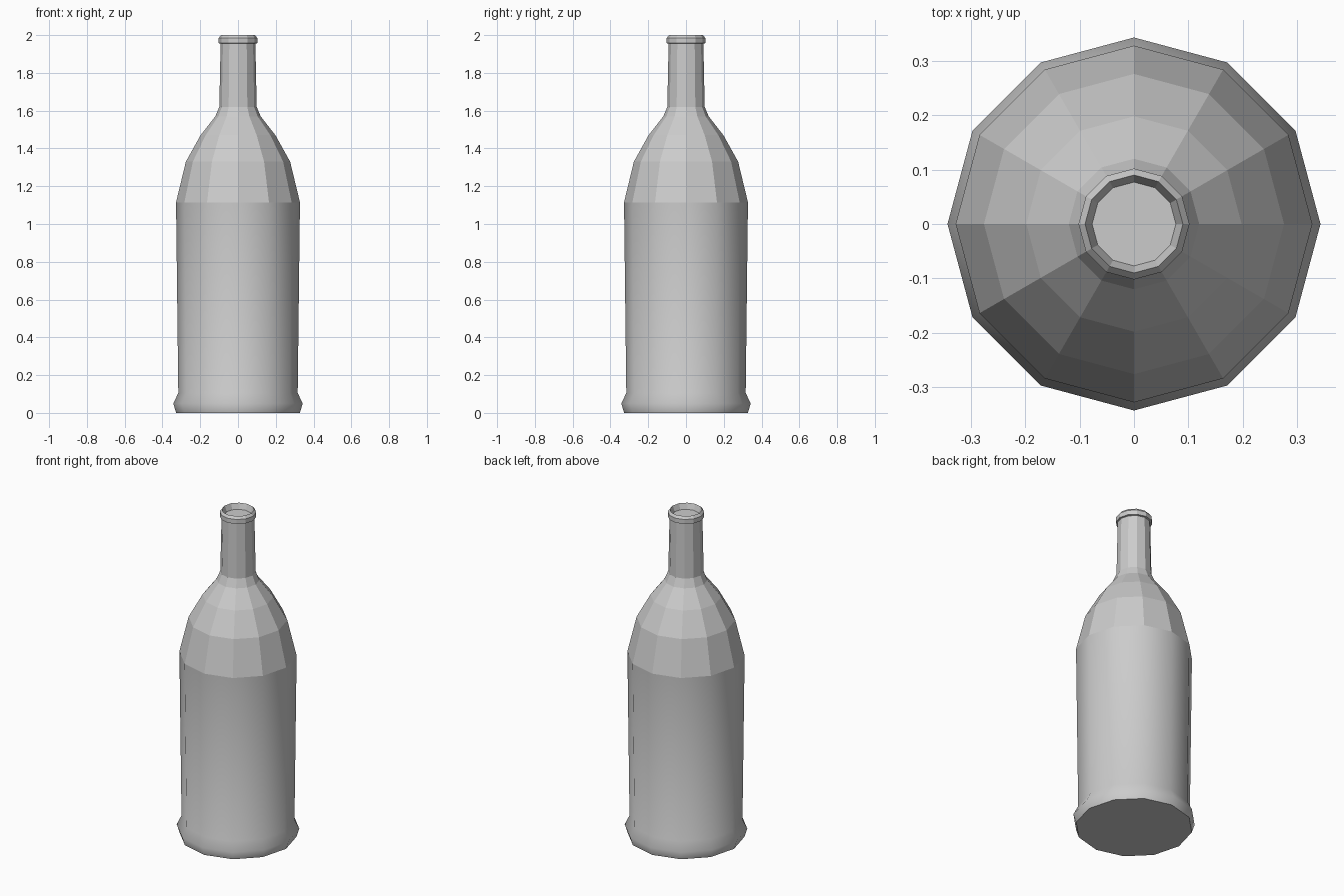
import bpy, bmesh
from math import sin, cos, tau

if "Cube" in bpy.data.objects:
    bpy.data.objects.remove(bpy.data.objects["Cube"])

SIDES = 12


def lathe(name, profile, smooth_below):
    """Spin an (r, z) profile into a closed faceted body."""
    bm = bmesh.new()
    rings = [[bm.verts.new((r * cos(tau * i / SIDES), r * sin(tau * i / SIDES), z))
              for i in range(SIDES)] for r, z in profile]
    for k, (lo, hi) in enumerate(zip(rings, rings[1:])):
        for i in range(SIDES):
            j = (i + 1) % SIDES
            face = bm.faces.new((lo[i], lo[j], hi[j], hi[i]))
            face.smooth = k < smooth_below
    bm.faces.new(rings[0][::-1])   # underside
    bm.faces.new(rings[-1])        # floor of the mouth
    mesh = bpy.data.meshes.new(name)
    bm.to_mesh(mesh)
    bm.free()
    obj = bpy.data.objects.new(name, mesh)
    bpy.context.collection.objects.link(obj)
    return obj


profile = [
    # flared foot and smooth body
    (0.327, 0), (0.343, 0.05), (0.316, 0.105), (0.328, 1.115),
    # faceted shoulder
    (0.276, 1.33), (0.198, 1.47), (0.12, 1.57), (0.099, 1.62),
    # neck
    (0.092, 1.955),
    # lip and recessed mouth
    (0.102, 1.957), (0.102, 1.985), (0.09, 2.0), (0.077, 1.965),
]
lathe("bottle", profile, smooth_below=3)
